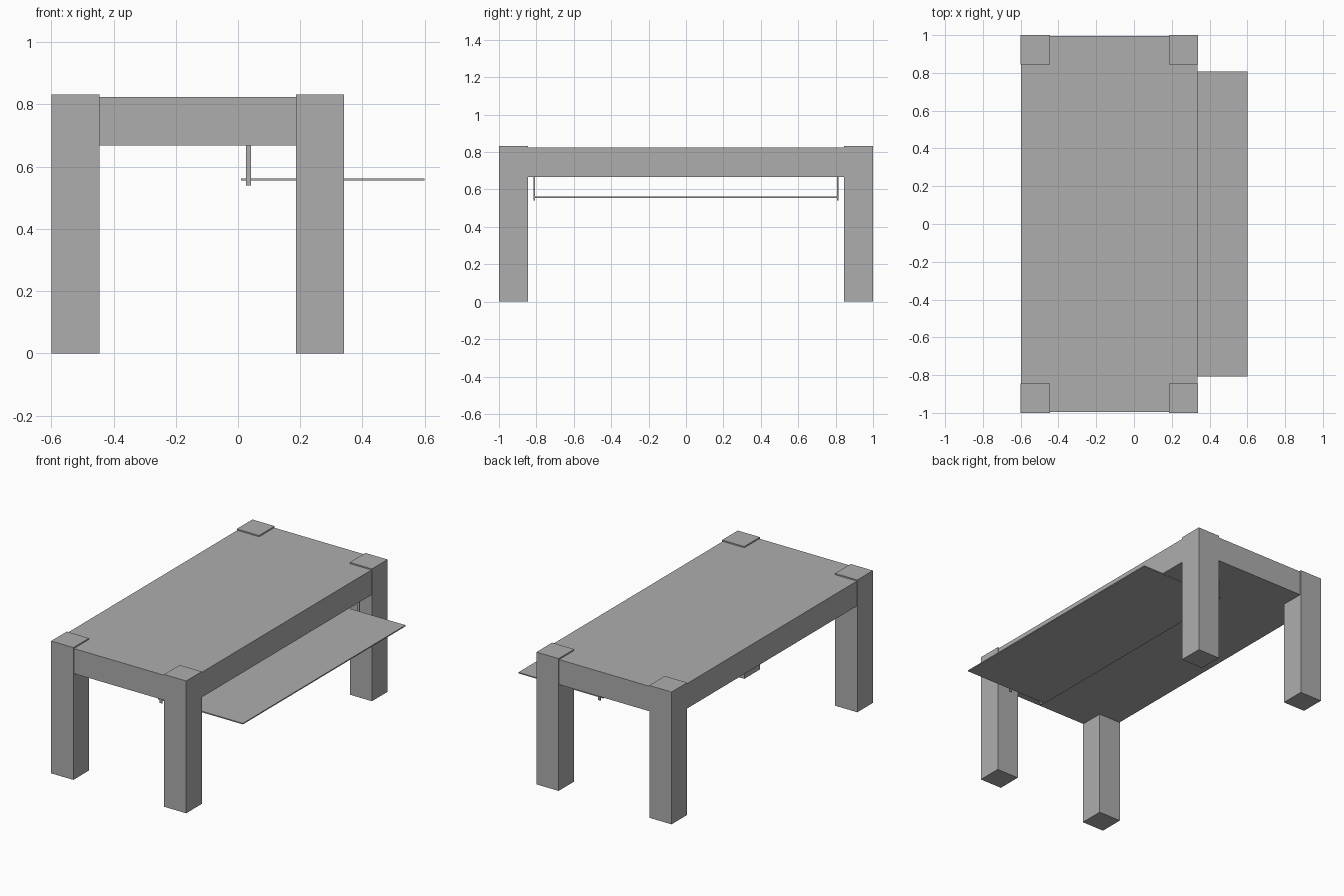
import bpy

if "Cube" in bpy.data.objects:
    bpy.data.objects.remove(bpy.data.objects["Cube"], do_unlink=True)

grey = bpy.data.materials.new("plain grey")
grey.use_nodes = True
colour = (0.42, 0.42, 0.42, 1)
grey.diffuse_color = colour
grey.node_tree.nodes["Principled BSDF"].inputs["Base Color"].default_value = colour


def box(name, x, y, z):
    """Flat-faced box from (min, max) ranges on each axis."""
    ranges = (x, y, z)
    bpy.ops.mesh.primitive_cube_add(size=1, location=[(a + b) / 2 for a, b in ranges])
    ob = bpy.context.object
    ob.name = name
    ob.scale = [b - a for a, b in ranges]
    bpy.ops.object.transform_apply(location=False, rotation=False, scale=True)
    ob.data.materials.append(grey)
    return ob


# Thick table top, set just inside the faces of the legs
box("table_top", (-0.597, 0.336), (-0.995, 0.995), (0.667, 0.824))

# Pull-out shelf, sliding out on the left
box("sliding_shelf", (0.01, 0.60), (-0.808, 0.808), (0.555, 0.562))

for end, side in (("front", -1), ("back", 1)):
    # Square corner legs rising just above the top
    leg_y = sorted((side * 0.845, side * 1.0))
    box(end + "_right_leg", (-0.60, -0.445), leg_y, (0, 0.832))
    box(end + "_left_leg", (0.186, 0.34), leg_y, (0, 0.832))

    # Thin hangers holding the shelf under the top
    hanger_y = sorted((side * 0.808, side * 0.815))
    box(end + "_inner_hanger", (0.026, 0.042), hanger_y, (0.54, 0.67))
    box(end + "_outer_hanger", (0.262, 0.278), hanger_y, (0.54, 0.67))
